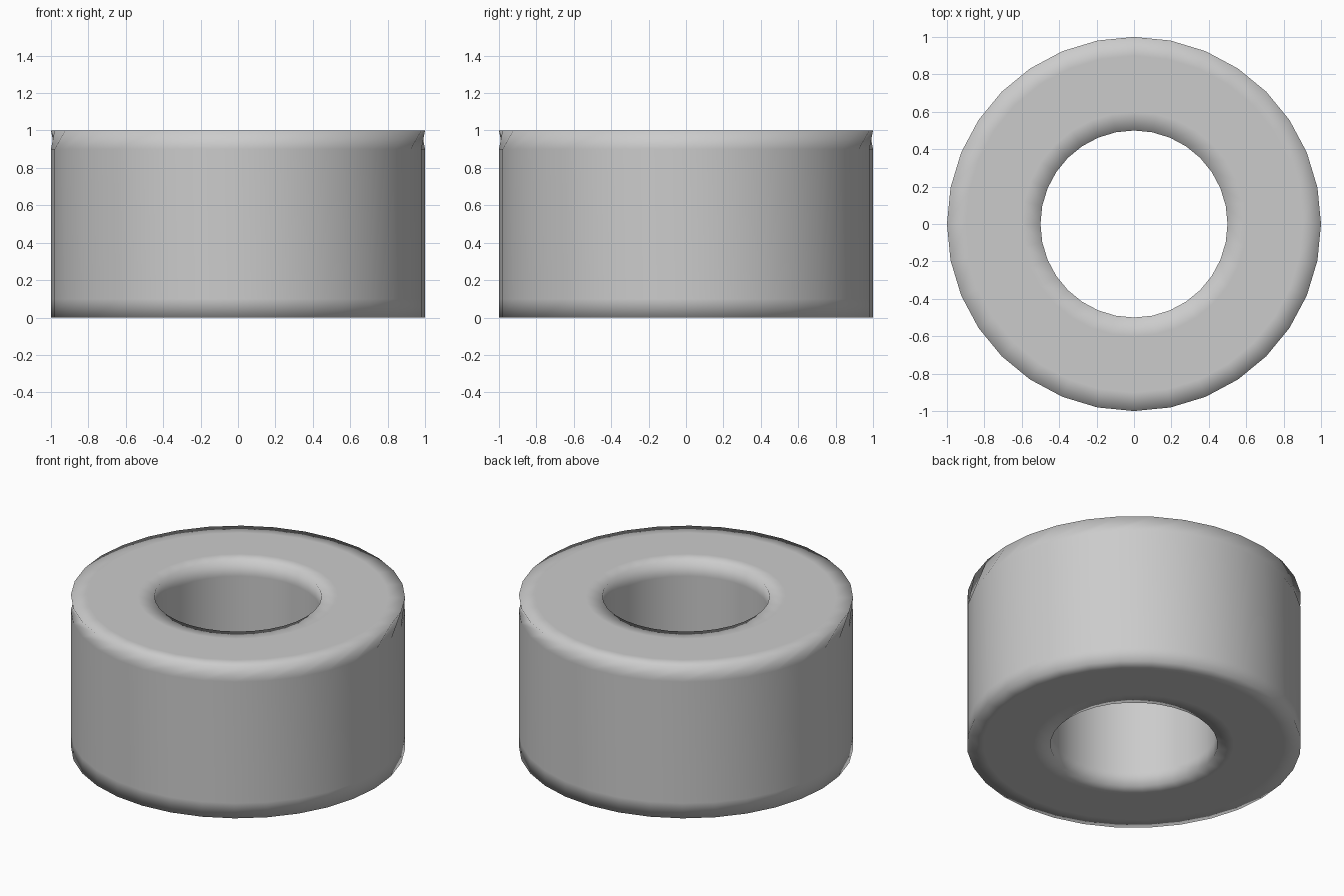
import bpy, bmesh
from math import cos, sin, pi

if "Cube" in bpy.data.objects:
    bpy.data.objects.remove(bpy.data.objects["Cube"])

SEG = 32
TWIST = 1.0  # the top outer rim is turned by one segment

# Cross-section (radius, height) with support loops 0.1 from each edge
profile = [(1, 0), (1, .1), (1, .9), (1, 1), (.9, 1), (.6, 1),
           (.5, 1), (.5, .9), (.5, .1), (.5, 0), (.6, 0), (.9, 0)]

bm = bmesh.new()
rings = []
for r, z in profile:
    shift = TWIST if (r, z) == (1, 1) else 0
    rings.append([bm.verts.new((r * cos(2 * pi * (i + shift) / SEG),
                                r * sin(2 * pi * (i + shift) / SEG), z))
                  for i in range(SEG)])

# Skin neighbouring rings into a closed, smooth-shaded tube
for k, a in enumerate(rings):
    b = rings[(k + 1) % len(rings)]
    for i in range(SEG):
        j = (i + 1) % SEG
        bm.faces.new((a[i], a[j], b[j], b[i])).smooth = True
bmesh.ops.recalc_face_normals(bm, faces=bm.faces[:])

mesh = bpy.data.meshes.new("thick_ring")
bm.to_mesh(mesh)
bm.free()
bpy.context.collection.objects.link(bpy.data.objects.new("thick_ring", mesh))
